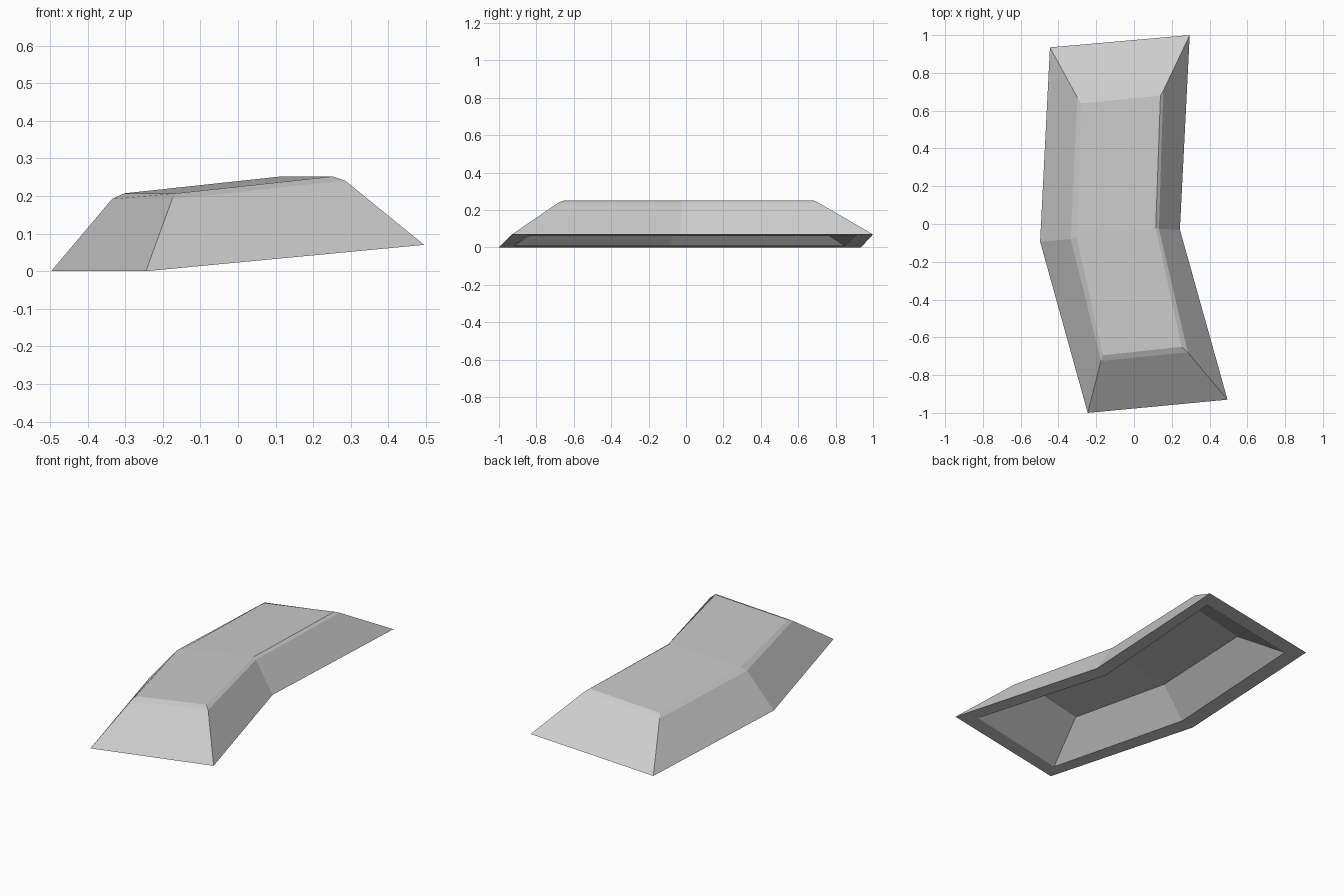
import bpy
import bmesh

cube = bpy.data.objects.get("Cube")
if cube:
    bpy.data.objects.remove(cube, do_unlink=True)

grey = bpy.data.materials.new("light grey")
grey.use_nodes = True
colour = (0.6, 0.6, 0.6, 1.0)
grey.diffuse_color = colour
grey.node_tree.nodes["Principled BSDF"].inputs["Base Color"].default_value = colour

# Six-sided bent outlines, each: plan points, low-side height, high-side height
# Point order: front low, front high, middle high, back high, back low, middle low
RINGS = [
    # inner ceiling
    ([(-.125, -.645), (.21, -.61), (.075, -.03), (.095, .635), (-.235, .60), (-.265, -.06)], .172, .212),
    # inner rim
    ([(-.20, -.92), (.40, -.85), (.165, -.04), (.235, .905), (-.365, .85), (-.415, -.085)], .008, .062),
    # outer rim
    ([(-.245, -1.0), (.495, -.93), (.243, -.03), (.295, 1.0), (-.445, .935), (-.497, -.093)], .0, .07),
    # shoulder below the top edge
    ([(-.175, -.725), (.285, -.68), (.132, -.025), (.155, .705), (-.30, .67), (-.335, -.08)], .192, .241),
    # top edge
    ([(-.165, -.695), (.252, -.65), (.115, -.02), (.14, .68), (-.28, .638), (-.303, -.07)], .207, .252),
]
HIGH = (1, 2, 3)

bm = bmesh.new()
rings = []
for plan, low, high in RINGS:
    rings.append([bm.verts.new((x, y, high if i in HIGH else low))
                  for i, (x, y) in enumerate(plan)])

# Walls and rim between neighbouring outlines
for a, b in zip(rings, rings[1:]):
    for i in range(6):
        j = (i + 1) % 6
        bm.faces.new((a[i], a[j], b[j], b[i]))

# Ceiling and top, each split across the bend
for r in (rings[0], rings[-1]):
    bm.faces.new((r[0], r[1], r[2], r[5]))
    bm.faces.new((r[5], r[2], r[3], r[4]))

bmesh.ops.recalc_face_normals(bm, faces=bm.faces[:])
mesh = bpy.data.meshes.new("bent_shell")
bm.to_mesh(mesh)
bm.free()
mesh.materials.append(grey)
shell = bpy.data.objects.new("bent_shell", mesh)
bpy.context.collection.objects.link(shell)
